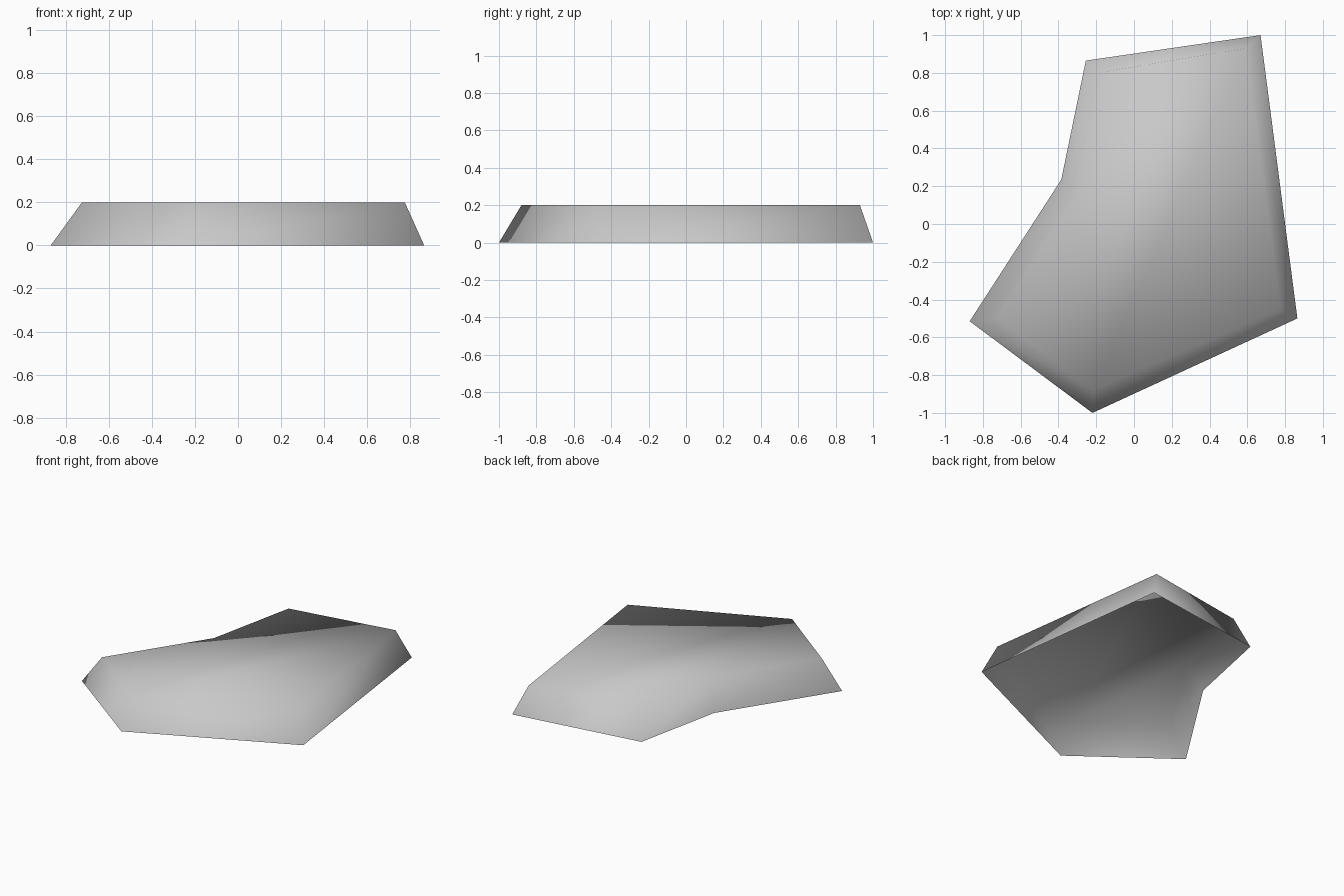
import bpy
import bmesh

default_cube = bpy.data.objects.get("Cube")
if default_cube:
    bpy.data.objects.remove(default_cube, do_unlink=True)

# Plain grey stone
stone = bpy.data.materials.new("grey stone")
stone.use_nodes = True
grey = (0.58, 0.58, 0.58, 1.0)
stone.diffuse_color = grey
stone.node_tree.nodes["Principled BSDF"].inputs["Base Color"].default_value = grey

# Counter-clockwise outlines: wide foot and narrower upper rim
foot = [(-0.255, 0.865), (-0.385, 0.235), (-0.87, -0.515),
        (-0.22, -1.0), (0.865, -0.5), (0.67, 1.0)]
rim = [(-0.165, 0.805), (-0.30, 0.16), (-0.725, -0.495),
       (-0.22, -0.88), (0.775, -0.45), (0.59, 0.93)]
HEIGHT = 0.2

# Sloping sides and flat top, open underneath
bm = bmesh.new()
low = [bm.verts.new((x, y, 0)) for x, y in foot]
high = [bm.verts.new((x, y, HEIGHT)) for x, y in rim]
for i in range(len(low)):
    j = (i + 1) % len(low)
    bm.faces.new((low[i], low[j], high[j], high[i]))
bm.faces.new(high)
for face in bm.faces:
    face.smooth = True

mesh = bpy.data.meshes.new("stone_slab")
bm.to_mesh(mesh)
bm.free()
mesh.materials.append(stone)
slab = bpy.data.objects.new("stone_slab", mesh)
bpy.context.collection.objects.link(slab)
